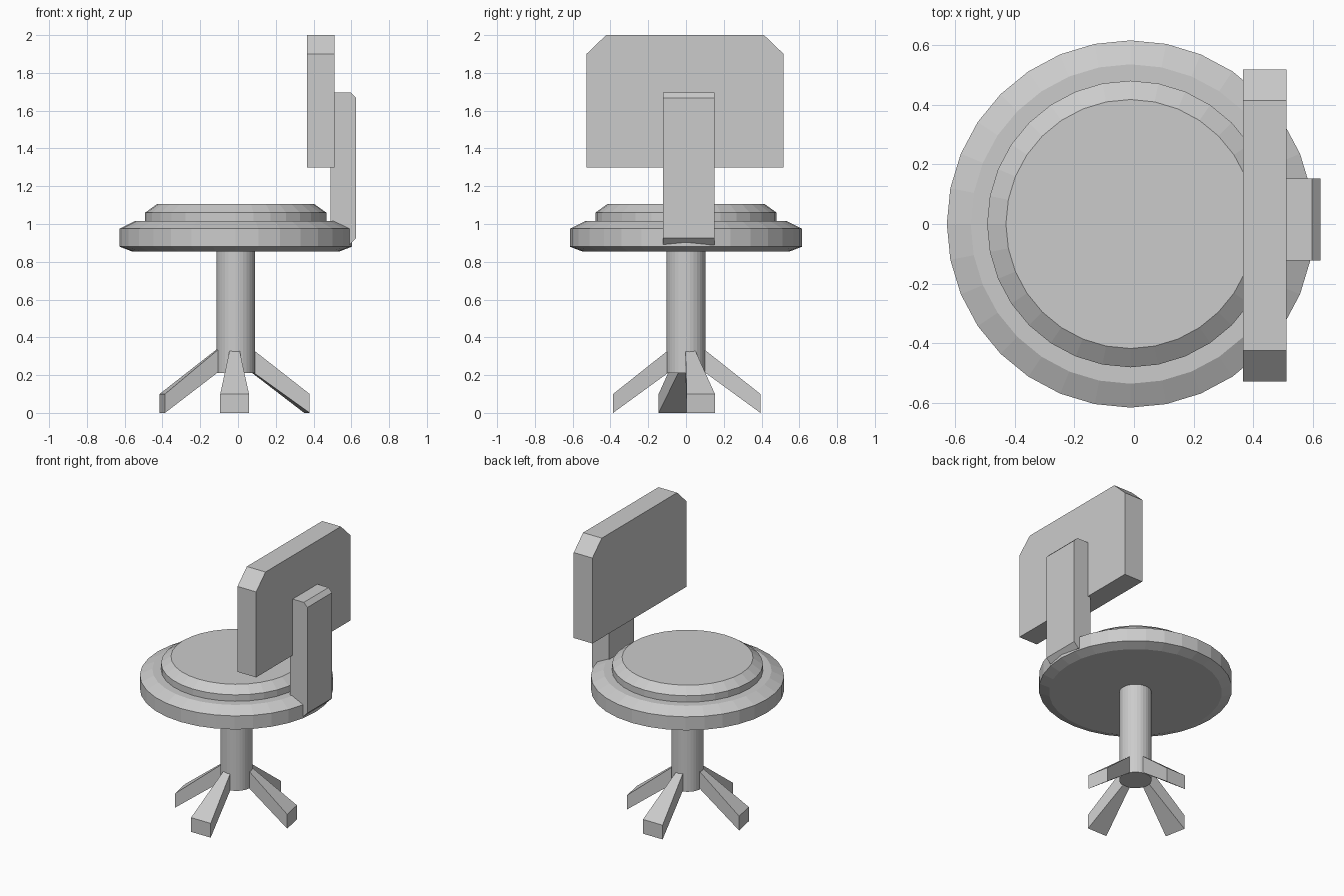
import bpy, bmesh, math
from mathutils import Matrix

if "Cube" in bpy.data.objects:
    bpy.data.objects.remove(bpy.data.objects["Cube"])

CX, CY = -0.012, 0.0


def finish(name, bm):
    bmesh.ops.recalc_face_normals(bm, faces=bm.faces)
    me = bpy.data.meshes.new(name)
    bm.to_mesh(me)
    bm.free()
    ob = bpy.data.objects.new(name, me)
    bpy.context.collection.objects.link(ob)
    return ob


def lathe(name, profile, sides=32):
    """Closed round solid from (radius, z) points, bottom to top."""
    bm = bmesh.new()
    rings = []
    for r, z in profile:
        rings.append([bm.verts.new((CX + r * math.cos(2 * math.pi * i / sides),
                                    CY + r * math.sin(2 * math.pi * i / sides), z))
                      for i in range(sides)])
    for a, b in zip(rings, rings[1:]):
        for i in range(sides):
            j = (i + 1) % sides
            bm.faces.new((a[i], a[j], b[j], b[i]))
    bm.faces.new(rings[0])
    bm.faces.new(rings[-1])
    return finish(name, bm)


def prism(name, start, end):
    """Solid between two matching outlines."""
    bm = bmesh.new()
    a = [bm.verts.new(p) for p in start]
    b = [bm.verts.new(p) for p in end]
    bm.faces.new(a)
    bm.faces.new(b)
    for i in range(len(a)):
        j = (i + 1) % len(a)
        bm.faces.new((a[i], a[j], b[j], b[i]))
    return finish(name, bm)


# Seat, cushion and column
lathe("seat", [(0.55, 0.855), (0.615, 0.88), (0.615, 0.975), (0.535, 1.015)])
lathe("cushion", [(0.48, 1.0), (0.48, 1.06), (0.417, 1.105)])
lathe("column", [(0.103, 0.21), (0.103, 0.87)])

# Four legs: narrow at the column, wide at the foot; the side pair is slightly turned
for name, angle in (("right_leg", 11), ("back_leg", 90),
                    ("left_leg", 191), ("front_leg", 270)):
    section = [(0.085, 0.024, 0.222, 0.342), (0.39, 0.076, 0.0, 0.10)]
    outlines = [[(r, -w, lo), (r, w, lo), (r, w, hi), (r, -w, hi)]
                for r, w, lo, hi in section]
    leg = prism(name, *outlines)
    leg.data.transform(Matrix.Translation((CX - 0.006, 0.004, 0)) @
                       Matrix.Rotation(math.radians(angle), 4, 'Z'))

# Back support post with chamfered outer edges
post = [(0.49, 0.89), (0.59, 0.89), (0.625, 0.925),
        (0.625, 1.667), (0.597, 1.695), (0.49, 1.695)]
prism("back_post", [(x, -0.122, z) for x, z in post],
      [(x, 0.152, z) for x, z in post])

# Backrest panel with clipped top corners
panel = [(-0.527, 1.30), (0.517, 1.30), (0.517, 1.90),
         (0.413, 2.0), (-0.423, 2.0), (-0.527, 1.90)]
prism("backrest", [(0.365, y, z) for y, z in panel],
      [(0.51, y, z) for y, z in panel])
